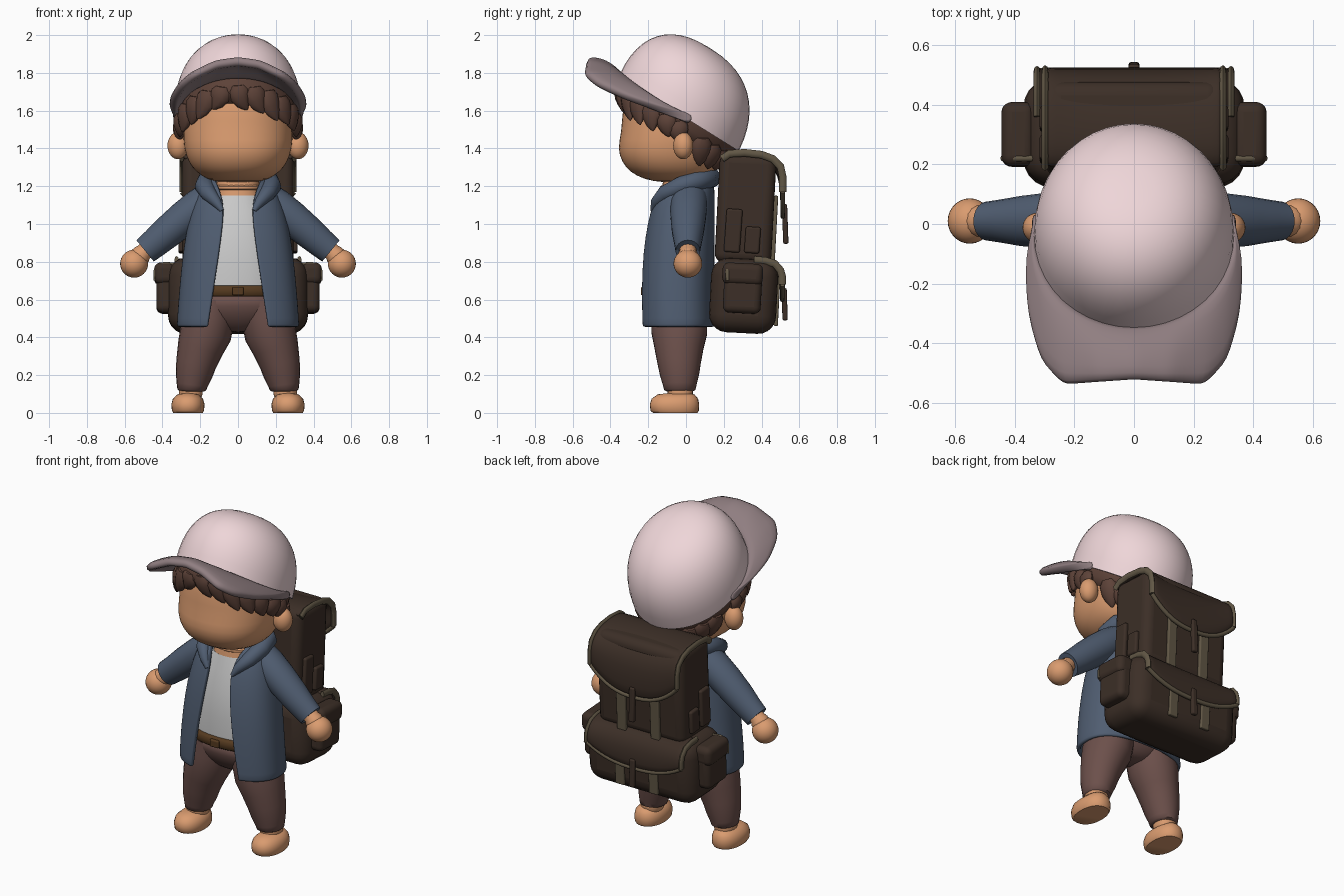
import bpy, bmesh, math
from mathutils import Vector, Matrix

if "Cube" in bpy.data.objects:
    bpy.data.objects.remove(bpy.data.objects["Cube"])

def material(name, c):
    m = bpy.data.materials.new(name)
    m.diffuse_color = (*c, 1)
    m.use_nodes = True
    m.node_tree.nodes["Principled BSDF"].inputs["Base Color"].default_value = m.diffuse_color
    return m

SKIN = material("skin", (0.70, 0.33, 0.16))
HAIR = material("hair", (0.11, 0.055, 0.04))
CAP = material("cap_pink", (0.86, 0.67, 0.69))
BRIM = material("brim_mauve", (0.28, 0.21, 0.22))
JACKET = material("jacket_blue", (0.08, 0.11, 0.165))
SHIRT = material("shirt_grey", (0.65, 0.65, 0.65))
PANTS = material("pants_brown", (0.15, 0.08, 0.07))
BELT = material("belt_leather", (0.09, 0.042, 0.014))
BAG = material("bag_brown", (0.045, 0.028, 0.02))
TRIM = material("bag_trim", (0.12, 0.095, 0.06))

def finish(name, bm, mat, mirror=False, solid=0, bevel=0, sub=0):
    bmesh.ops.recalc_face_normals(bm, faces=bm.faces)
    me = bpy.data.meshes.new(name)
    bm.to_mesh(me)
    bm.free()
    me.materials.append(mat)
    ob = bpy.data.objects.new(name, me)
    bpy.context.collection.objects.link(ob)
    if mirror:
        ob.modifiers.new("Mirror", 'MIRROR').merge_threshold = 0.002
    if solid:
        s = ob.modifiers.new("Solidify", 'SOLIDIFY')
        s.thickness, s.offset = solid, 0
    if bevel:
        b = ob.modifiers.new("Bevel", 'BEVEL')
        b.width, b.segments = bevel, 5
    if sub:
        s = ob.modifiers.new("Subdivision", 'SUBSURF')
        s.levels = s.render_levels = sub
    return ob

def skin(name, rings, mat, closed=True, caps=True, **kw):
    """Bridge a list of point rings into a surface."""
    bm = bmesh.new()
    vs = [[bm.verts.new(p) for p in r] for r in rings]
    n = len(vs[0])
    for a, b in zip(vs, vs[1:]):
        for i in range(n if closed else n - 1):
            j = (i + 1) % n
            bm.faces.new((a[i], a[j], b[j], b[i]))
    if closed and caps:
        bm.faces.new(vs[0])
        bm.faces.new(vs[-1])
    return finish(name, bm, mat, **kw)

def spow(v, e):
    return math.copysign(abs(v) ** e, v)

def loft(name, rows, mat, x=0, n=28, e=0.9, **kw):
    """Horizontal sections: (z, half width, front y, back y)."""
    rings = []
    for z, rx, yf, yb in rows:
        rings.append([(x + rx * spow(math.sin(t), e), (yf + yb) / 2 - (yb - yf) / 2 * spow(math.cos(t), e), z)
                      for t in (math.tau * i / n for i in range(n))])
    return skin(name, rings, mat, **kw)

def tube(name, pts, mat, ref=(0, 1, 0), n=14, **kw):
    """Sections along a path: (x, y, z, radius, radius along ref)."""
    P = [Vector(p[:3]) for p in pts]
    rings = []
    for i, p in enumerate(pts):
        t = (P[min(i + 1, len(P) - 1)] - P[max(i - 1, 0)]).normalized()
        r = Vector(ref)
        b = (r - t * t.dot(r)).normalized()
        a = t.cross(b)
        ra, rb = p[3], p[-1]
        rings.append([P[i] + a * ra * math.cos(k) + b * rb * math.sin(k)
                      for k in (math.tau * j / n for j in range(n))])
    return skin(name, rings, mat, **kw)

def box(name, c, s, mat, tilt=0, bevel=0.02, mirror=False):
    bm = bmesh.new()
    M = Matrix.Translation(c) @ Matrix.Rotation(math.radians(tilt), 4, 'X') @ Matrix.Diagonal((*s, 1))
    bmesh.ops.create_cube(bm, size=1, matrix=M)
    return finish(name, bm, mat, bevel=bevel, mirror=mirror)

def ball(name, c, s, mat, turn=0):
    bm = bmesh.new()
    M = Matrix.Translation(c) @ Matrix.Rotation(math.radians(turn), 4, 'Z') @ Matrix.Diagonal((*s, 1))
    bmesh.ops.create_uvsphere(bm, u_segments=28, v_segments=16, radius=1, matrix=M)
    return finish(name, bm, mat, mirror=True)

# Head, neck and ears
loft("head", [(1.22, .09, -.13, .08), (1.235, .16, -.22, .12), (1.275, .225, -.30, .16), (1.33, .265, -.342, .19),
              (1.40, .288, -.365, .21), (1.49, .292, -.342, .23), (1.6, .288, -.34, .25), (1.72, .26, -.31, .2),
              (1.82, .15, -.22, .1)], SKIN, sub=1)
loft("neck", [(1.08, .13, -.14, .1), (1.15, .125, -.135, .1), (1.19, .115, -.125, .1), (1.26, .11, -.12, .1)], SKIN)
loft("neck_fold", [(1.175, .115, -.125, .1), (1.185, .13, -.14, .11), (1.2, .13, -.14, .11), (1.21, .115, -.125, .1)], SKIN, sub=1)
ball("ear", (.318, -.015, 1.415), (.056, .052, .072), SKIN, turn=25)

# Cap: a dome on a rim plane tilted down at the back, peak leaning forward
TILT = Matrix.Translation((0, -.04, 1.585)) @ Matrix.Rotation(math.radians(-32), 4, 'X')
def rim(phi, r=1.0, h=0.0):
    lean = .045 * max(h, 0) / .385
    return TILT @ Vector((.335 * r * math.sin(phi), .002 - lean - .375 * r * math.cos(phi), h))
def ring(r, h):
    return [rim(math.tau * i / 40, r, h) for i in range(40)]
rings = []
for i in range(13):
    a = math.radians(89 * i / 12)
    rings.append(ring(math.cos(a) ** .83, .382 * math.sin(a) ** .83))
skin("cap_dome", rings, CAP)

# Brim: from the rim to an arched, upturned outer edge
EDGE = [(0, 0, -.522, 1.86), (.25, .11, -.53, 1.847), (.5, .235, -.54, 1.79), (.62, .3, -.475, 1.735),
        (.75, .343, -.32, 1.665), (.88, .352, -.12, 1.6), (1, .338, .035, 1.56)]
def edge(s):
    for p, q in zip(EDGE, EDGE[1:]):
        if s <= q[0] + 1e-6:
            return Vector(p[1:]).lerp(Vector(q[1:]), (s - p[0]) / (q[0] - p[0]))
rows = []
for k in range(5):
    row = []
    for i in range(17):
        s = i / 16
        p = rim(math.radians(102) * s, .97).lerp(edge(s), k / 4)
        p.z += .03 * math.sin(math.pi * k / 4) * (1 - s)
        p.x = 0 if i == 0 else p.x
        row.append(p)
    rows.append(row)
skin("cap_brim", rows, BRIM, closed=False, mirror=True, solid=.048, sub=1)

# Hair: shell below the rim plus pointed locks
skin("hair_shell", [ring(.88, .1), ring(.95, .02), ring(.955, -.04), ring(.91, -.08), ring(.8, -.105), ring(.6, -.105)], HAIR)
LOCKS = [(-62, .15, -.02), (-47, .15, -.02), (-32, .15, -.05), (-16, .12, -.05), (0, .13, .05),
         (16, .14, .05), (31, .16, .05), (47, .15, .04), (63, .14, .02), (-80, .12, 0), (80, .12, 0),
         (-92, .11, 0), (92, .11, 0), (120, .15, 0), (-120, .15, 0), (134, .13, 0), (-134, .13, 0),
         (148, .11, 0), (-148, .11, 0), (164, .1, 0), (-164, .1, 0), (180, .1, 0)]
for deg, ln, dx in LOCKS:
    front = abs(deg) < 100
    p = rim(math.radians(deg), .93, -.04)
    q = 1.0 if front else .8
    pts = []
    for f, r in ((0, .03), (.2, .05), (.5, .048), (.75, .034), (.92, .016), (1, .004)):
        k = 1 - (1 - q) * f
        pts.append((p.x * k + dx * f * f, p.y * k + .02 * f * front, p.z - ln * f, r * 1.1, r * .65))
    tube("hair_lock", pts, HAIR, ref=(p.x, p.y, 0), n=10)

# Shirt, belt and pants
loft("shirt", [(.62, .24, -.2, .1), (.8, .235, -.205, .11), (.95, .21, -.185, .12), (1.06, .18, -.16, .12),
               (1.15, .13, -.135, .11)], SHIRT)
loft("belt", [(.615, .25, -.215, .115), (.625, .262, -.226, .12), (.665, .262, -.226, .12), (.675, .25, -.215, .115)], BELT)
box("belt_buckle", (0, -.224, .645), (.06, .03, .045), BELT, bevel=.008)
loft("pants_hips", [(.65, .245, -.205, .11), (.56, .26, -.195, .115), (.5, .23, -.165, .1), (.455, .14, -.125, .07),
                    (.425, .06, -.08, .03)], PANTS, sub=1)
tube("pants_leg", [(.13, -.035, .6, .12, .145), (.15, -.035, .51, .135, .148), (.172, -.035, .42, .138, .148),
                   (.2, -.037, .34, .122, .13), (.222, -.036, .26, .107, .115), (.234, -.034, .2, .097, .104),
                   (.243, -.033, .15, .083, .09), (.245, -.033, .122, .076, .084), (.245, -.033, .112, .06, .065)],
     PANTS, n=22, mirror=True)

# Feet and ankles
loft("ankle", [(.08, .056, -.09, .03), (.1, .062, -.097, .036), (.125, .062, -.097, .036), (.14, .055, -.09, .03)], SKIN,
     x=.25, mirror=True)
loft("foot", [(0, .078, -.175, .06), (.012, .085, -.188, .068), (.045, .088, -.192, .07), (.075, .08, -.182, .064),
              (.098, .055, -.15, .045), (.104, .02, -.1, .0)], SKIN, x=.265, mirror=True)

# Jacket: half shell open at the front, mirrored
rows = []
for z, rx, yf, yb, gap in [(.455, .312, -.235, .14, .16), (.475, .312, -.235, .14, .157), (.65, .3, -.235, .135, .13),
                           (.85, .28, -.222, .14, .1), (1.0, .255, -.197, .14, .08), (1.1, .23, -.17, .14, .075),
                           (1.18, .195, -.14, .14, .095), (1.24, .14, -.08, .13, .125)]:
    e = .82
    t0 = math.asin((gap / rx) ** (1 / e))
    row = []
    for i in range(21):
        t = t0 + (math.pi - t0) * i / 20
        x = 0 if i == 20 else rx * spow(math.sin(t), e)
        row.append((x, (yf + yb) / 2 - (yb - yf) / 2 * spow(math.cos(t), e), z))
    row.insert(1, tuple(Vector(row[0]).lerp(Vector(row[1]), .15)))
    rows.append(row)
skin("jacket_body", rows, JACKET, closed=False, mirror=True, solid=.024, sub=1)
tube("jacket_hood", [(.085, -.178, 1.07, .012), (.115, -.16, 1.115, .028), (.155, -.115, 1.16, .042), (.178, -.03, 1.2, .05),
                     (.165, .05, 1.225, .055), (.1, .11, 1.24, .055), (0, .13, 1.245, .055)], JACKET, ref=(0, 0, 1),
     mirror=True)
tube("jacket_sleeve", [(.13, .02, 1.15, .085, .09), (.2, .015, 1.1, .092, .098), (.28, .012, 1.035, .092, .094),
                       (.37, .01, .96, .086, .085), (.44, .01, .9, .078, .073), (.492, .01, .858, .073, .065),
                       (.484, .01, .864, .058, .052)], JACKET, n=22, mirror=True)

# Hands
tube("wrist", [(.46, .01, .885, .045), (.5, .01, .85, .046), (.51, .01, .838, .053), (.53, .01, .82, .053),
               (.54, .01, .8, .04)], SKIN, mirror=True)
ball("hand", (.55, .01, .79), (.074, .076, .074), SKIN)

# Backpack bodies
box("bag_upper", (0, .315, 1.08), (.59, .30, .58), BAG, tilt=-3, bevel=.05)
box("bag_lower", (0, .305, .62), (.74, .355, .395), BAG, tilt=-3, bevel=.095)

def flap(name, path, hw, drop):
    """Sheet folded over a bag with a scalloped edge and piping."""
    xs = [hw * (i / 8 - 1) for i in range(17)]
    rows = [[(x, y, z - drop * (1 - abs(x / hw) ** 2.5) * (k / (len(path) - 1)) ** 3) for x in xs]
            for k, (y, z) in enumerate(path)]
    skin(name, rows, BAG, closed=False, solid=.025, sub=1)
    for i in (0, -1):
        tube(name + "_side_trim", [(*r[i], .02, .012) for r in rows], TRIM, ref=(1, 0, 0), n=8)
    tube(name + "_edge_trim", [(*p, .013) for p in rows[-1]], TRIM, n=8)

flap("upper_flap", [(.19, 1.345), (.23, 1.372), (.31, 1.377), (.4, 1.367), (.46, 1.345), (.5, 1.305), (.512, 1.25),
                    (.512, 1.17)], .298, .13)
flap("lower_flap", [(.36, .81), (.42, .805), (.47, .79), (.5, .755), (.51, .72), (.51, .68)], .325, .08)

# Straps, buckles and side details
box("upper_strap", (.115, .468, .97), (.06, .022, .36), TRIM, tilt=-3, bevel=.006, mirror=True)
box("lower_strap", (.115, .482, .59), (.06, .022, .26), TRIM, tilt=-3, bevel=.006, mirror=True)
box("upper_buckle", (0, .525, 1.0), (.036, .028, .21), BAG, tilt=2, bevel=.009)
box("lower_buckle", (0, .522, .575), (.036, .028, .17), BAG, tilt=2, bevel=.009)
box("side_sheath_tall", (.296, .25, .965), (.04, .085, .23), BAG, tilt=-4, bevel=.012, mirror=True)
box("side_sheath_short", (.296, .352, .915), (.04, .08, .14), BAG, tilt=-4, bevel=.012, mirror=True)
box("side_pocket", (.38, .3, .655), (.105, .2, .255), BAG, tilt=-3, bevel=.035, mirror=True)
box("side_pocket_flap", (.388, .3, .735), (.112, .215, .115), BAG, tilt=-3, bevel=.035, mirror=True)
tube("side_pocket_trim", [(.34, .22, .785, .011), (.39, .22, .789, .011), (.422, .22, .779, .011),
                          (.437, .22, .75, .011), (.438, .22, .7, .01)], TRIM, n=8, mirror=True)

# Smooth shading with crisp edges
bpy.ops.object.select_all(action='SELECT')
bpy.context.view_layer.objects.active = bpy.data.objects["head"]
bpy.ops.object.shade_smooth_by_angle(angle=math.radians(50))
